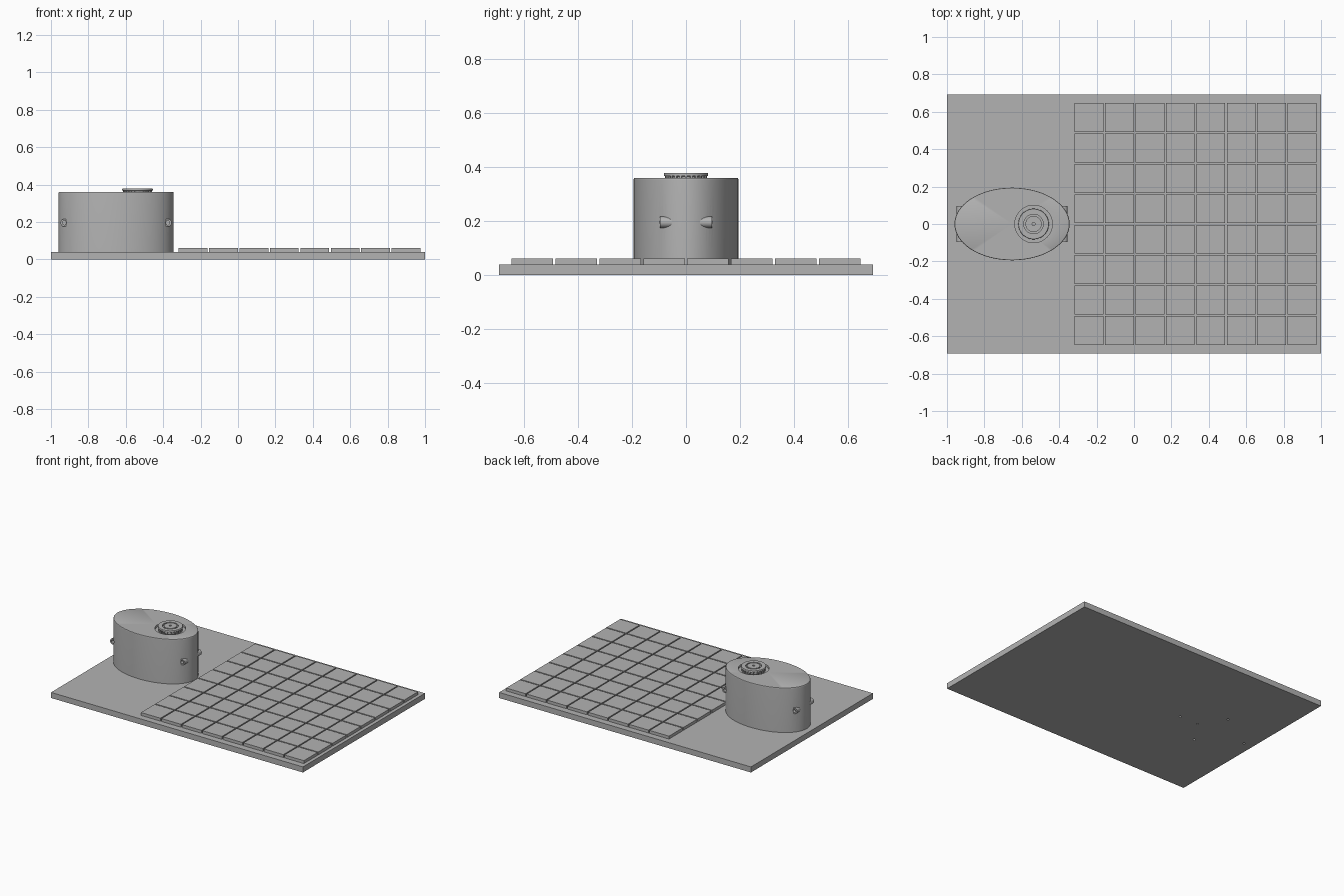
import bpy, bmesh, math
from mathutils import Matrix

cube = bpy.data.objects.get("Cube")
if cube:
    bpy.data.objects.remove(cube, do_unlink=True)

grey = bpy.data.materials.new("plain grey")
grey.use_nodes = True
grey.diffuse_color = (0.45, 0.45, 0.45, 1)
grey.node_tree.nodes["Principled BSDF"].inputs["Base Color"].default_value = grey.diffuse_color

BODY_X, BODY_RX, BODY_RY = -0.652, 0.308, 0.194
KNOB_X = -0.537
BASE_TOP, BODY_TOP = 0.04, 0.36


def finish(name, bm, smooth=False):
    bmesh.ops.recalc_face_normals(bm, faces=bm.faces)
    mesh = bpy.data.meshes.new(name)
    bm.to_mesh(mesh)
    bm.free()
    mesh.materials.append(grey)
    ob = bpy.data.objects.new(name, mesh)
    bpy.context.collection.objects.link(ob)
    if smooth:
        bpy.ops.object.select_all(action='DESELECT')
        ob.select_set(True)
        bpy.context.view_layer.objects.active = ob
        bpy.ops.object.shade_smooth_by_angle(angle=math.radians(30))
    return ob


def add_box(bm, x, y, z, sx, sy, sz):
    bmesh.ops.create_cube(bm, size=1, matrix=Matrix.Translation((x, y, z))
                          @ Matrix.Diagonal((sx, sy, sz, 1)))


def add_cylinder(bm, loc, r, depth, rot=Matrix(), segments=24):
    bmesh.ops.create_cone(bm, cap_ends=True, segments=segments, radius1=r, radius2=r,
                          depth=depth, matrix=Matrix.Translation(loc) @ rot)


def lathe(name, profile, x, y=0, sx=1, sy=1, segments=64):
    """Spin an (r, z) profile that starts and ends on the axis."""
    bm = bmesh.new()
    verts = [bm.verts.new((r, 0, z)) for r, z in profile]
    edges = [bm.edges.new(pair) for pair in zip(verts, verts[1:])]
    bmesh.ops.spin(bm, geom=verts + edges, cent=(0, 0, 0), axis=(0, 0, 1),
                   angle=math.tau, steps=segments)
    bmesh.ops.remove_doubles(bm, verts=bm.verts, dist=0.0001)
    bmesh.ops.transform(bm, verts=bm.verts, matrix=Matrix.Translation((x, y, 0))
                        @ Matrix.Diagonal((sx, sy, 1, 1)))
    return finish(name, bm, True)


def cut(ob, cutter):
    cutter.hide_render = True
    cutter.hide_set(True)
    cutter.display_type = 'WIRE'
    mod = ob.modifiers.new("cut", 'BOOLEAN')
    mod.operation = 'DIFFERENCE'
    mod.solver = 'EXACT'
    mod.object = cutter


# Base plate with small screw holes from below
bm = bmesh.new()
add_box(bm, 0, 0, BASE_TOP / 2, 2, 1.384, BASE_TOP)
base = finish("base_plate", bm)
bm = bmesh.new()
for x, y in [(-0.39, 0), (-0.93, 0), (BODY_X, 0.17), (BODY_X, -0.17), (KNOB_X, 0)]:
    add_cylinder(bm, (x, y, 0), 0.008, 0.06)
cut(base, finish("screw_hole_cutter", bm))

# Grid of square tiles
bm = bmesh.new()
pitch, size = 0.1627, 0.154
for i in range(8):
    for j in range(8):
        add_box(bm, 0.329 + (i - 3.5) * pitch, (j - 3.5) * pitch, 0.05, size, size, 0.022)
finish("tiles", bm)

# Oval housing with a rounded top edge and a round well for the dial
b = 0.012
rim = [(1 - b + b * math.sin(a), BODY_TOP - 0.008 * (1 - math.cos(a)))
       for a in (math.pi / 2 * k / 4 for k in range(4, -1, -1))]
housing = lathe("oval_housing", [(0, BASE_TOP - 0.002), (1, BASE_TOP - 0.002)] + rim
                + [(0, BODY_TOP)], BODY_X, 0, BODY_RX, BODY_RY, 96)
bm = bmesh.new()
add_cylinder(bm, (KNOB_X, 0, BODY_TOP), 0.1, 0.03, segments=64)
cut(housing, finish("dial_well_cutter", bm))

# Dial with a flared rim, ring groove and pierced centre
lathe("dial", [(0, 0.34), (0.068, 0.34), (0.072, 0.366), (0.082, 0.368), (0.082, 0.376),
               (0.08, 0.379), (0.052, 0.379), (0.052, 0.365), (0.043, 0.365),
               (0.043, 0.379), (0.008, 0.379), (0.008, 0.365), (0, 0.365)], KNOB_X)

# Teeth under the dial rim
bm = bmesh.new()
for k in range(24):
    a = math.tau * k / 24
    bmesh.ops.create_cube(bm, size=1, matrix=Matrix.Translation((KNOB_X, 0, 0.357))
                          @ Matrix.Rotation(a, 4, 'Z') @ Matrix.Translation((0.073, 0, 0))
                          @ Matrix.Diagonal((0.01, 0.008, 0.022, 1)))
finish("dial_teeth", bm)

# Four short side sockets, bored from their outer ends
turn = Matrix.Rotation(math.pi / 2, 4, 'X')
tubes, bores = bmesh.new(), bmesh.new()
for sx in (-1, 1):
    for sy in (-1, 1):
        x = BODY_X + sx * 0.276
        add_cylinder(tubes, (x, sy * 0.066, 0.196), 0.021, 0.06, turn)
        add_cylinder(bores, (x, sy * 0.096, 0.196), 0.011, 0.05, turn)
sockets = finish("side_sockets", tubes, True)
bore = finish("socket_bore_cutter", bores)
cut(sockets, bore)
cut(housing, bore)
